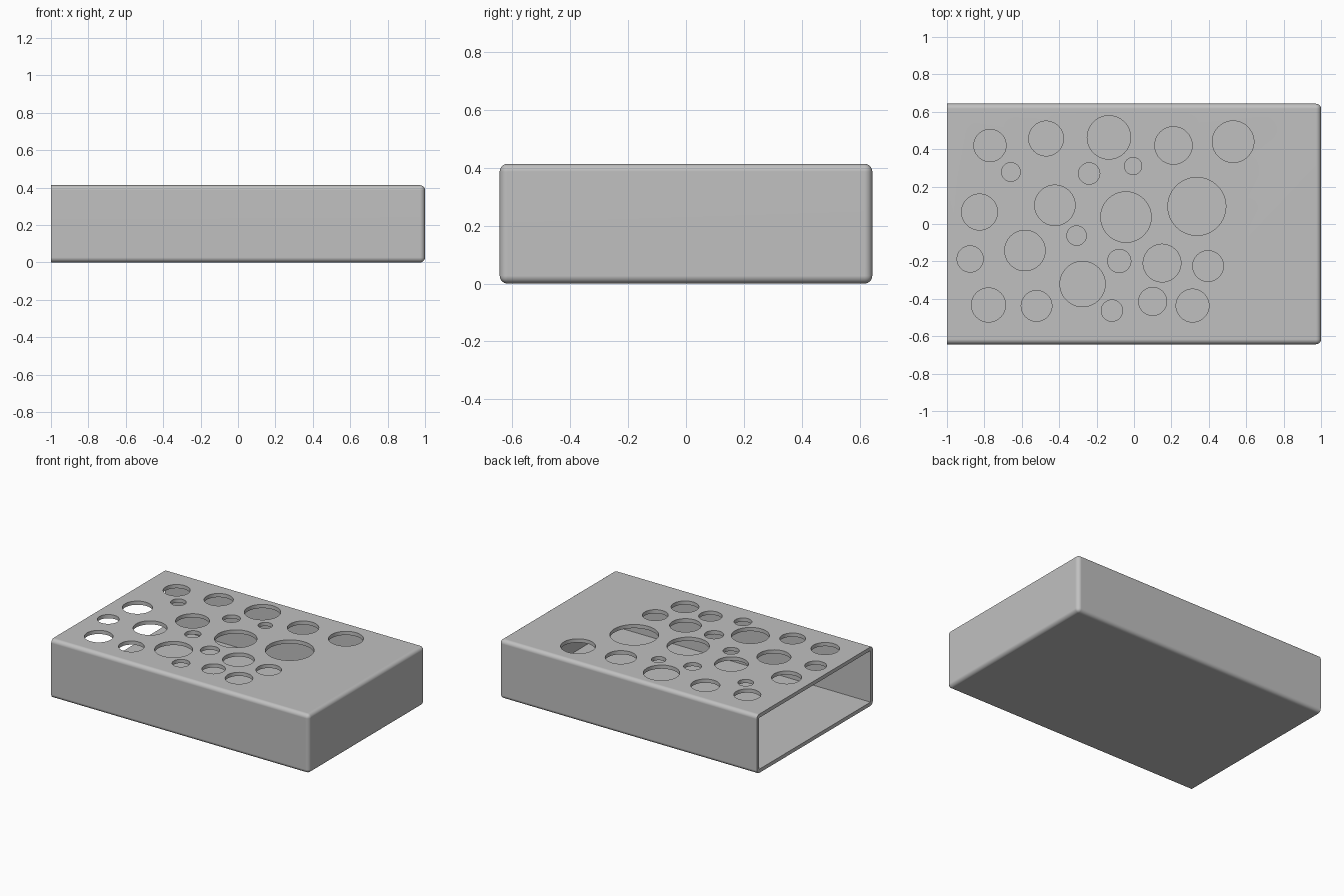
import bpy
import bmesh
import math
from mathutils import Matrix, Vector

default_cube = bpy.data.objects.get("Cube")
if default_cube:
    bpy.data.objects.remove(default_cube, do_unlink=True)

# Overall dimensions
LENGTH, WIDTH, HEIGHT = 2.0, 1.286, 0.413
WALL = 0.026
ROUNDING = 0.027

# Holes in the top panel: centre x, centre y, radius
HOLES = [
    (-.77, .42, .086), (-.47, .457, .093), (-.134, .463, .116),
    (.211, .42, .1), (.53, .44, .111), (-.658, .278, .05),
    (-.24, .27, .057), (-.005, .31, .046), (-.826, .064, .096),
    (-.423, .1, .108), (-.043, .037, .135), (.336, .094, .155),
    (-.307, -.062, .052), (-.583, -.142, .108), (-.876, -.187, .07),
    (-.079, -.198, .062), (.15, -.209, .101), (.396, -.225, .082),
    (-.275, -.321, .121), (-.778, -.433, .091), (-.521, -.438, .082),
    (-.118, -.463, .057), (.1, -.414, .075), (.313, -.436, .088),
]


def add_box(bm, low, high):
    """Add an axis-aligned box between two corners."""
    low, high = Vector(low), Vector(high)
    placement = Matrix.Translation((low + high) / 2) @ Matrix.Diagonal((high - low).to_4d())
    placement[3][3] = 1
    bmesh.ops.create_cube(bm, size=1, matrix=placement)


def make_object(name, bm):
    """Turn a bmesh into a linked object."""
    mesh = bpy.data.meshes.new(name)
    bm.to_mesh(mesh)
    bm.free()
    obj = bpy.data.objects.new(name, mesh)
    bpy.context.scene.collection.objects.link(obj)
    return obj


def cut(target, cutter):
    """Subtract the cutter and hide it."""
    modifier = target.modifiers.new("cut " + cutter.name, 'BOOLEAN')
    modifier.operation = 'DIFFERENCE'
    modifier.solver = 'EXACT'
    modifier.object = cutter
    cutter.hide_render = True
    bpy.context.view_layer.objects.active = target
    bpy.ops.object.modifier_apply(modifier=modifier.name)
    bpy.data.objects.remove(cutter, do_unlink=True)


# Outer sleeve: every edge is rounded except those around the open left end
bm = bmesh.new()
add_box(bm, (-LENGTH / 2, -WIDTH / 2, 0), (LENGTH / 2, WIDTH / 2, HEIGHT))
rounded = [e for e in bm.edges if any(v.co.x > 0 for v in e.verts)]
bmesh.ops.bevel(bm, geom=rounded, offset=ROUNDING, segments=6, profile=0.5,
                affect='EDGES', clamp_overlap=True)
sleeve = make_object("perforated_sleeve", bm)

# Cavity, open at one end
bm = bmesh.new()
add_box(bm, (-LENGTH, WALL - WIDTH / 2, WALL),
        (LENGTH / 2 - WALL, WIDTH / 2 - WALL, HEIGHT - WALL))
cut(sleeve, make_object("cavity_cutter", bm))

# Round holes through the top panel
bm = bmesh.new()
for x, y, radius in HOLES:
    bmesh.ops.create_cone(bm, cap_ends=True, segments=64, radius1=radius,
                          radius2=radius, depth=HEIGHT / 2,
                          matrix=Matrix.Translation((x, y, HEIGHT)))
cut(sleeve, make_object("hole_cutter", bm))

# Single grey finish
grey = bpy.data.materials.new("plain grey")
grey.use_nodes = True
colour = (0.53, 0.53, 0.53, 1)
grey.diffuse_color = colour
grey.node_tree.nodes["Principled BSDF"].inputs["Base Color"].default_value = colour
sleeve.data.materials.clear()
sleeve.data.materials.append(grey)

# Smooth the rounded edges and hole walls, keep the panels flat
bpy.ops.object.select_all(action='DESELECT')
sleeve.select_set(True)
bpy.context.view_layer.objects.active = sleeve
bpy.ops.object.shade_smooth_by_angle(angle=math.radians(30))
weighted = sleeve.modifiers.new("flat panels", 'WEIGHTED_NORMAL')
weighted.keep_sharp = True
